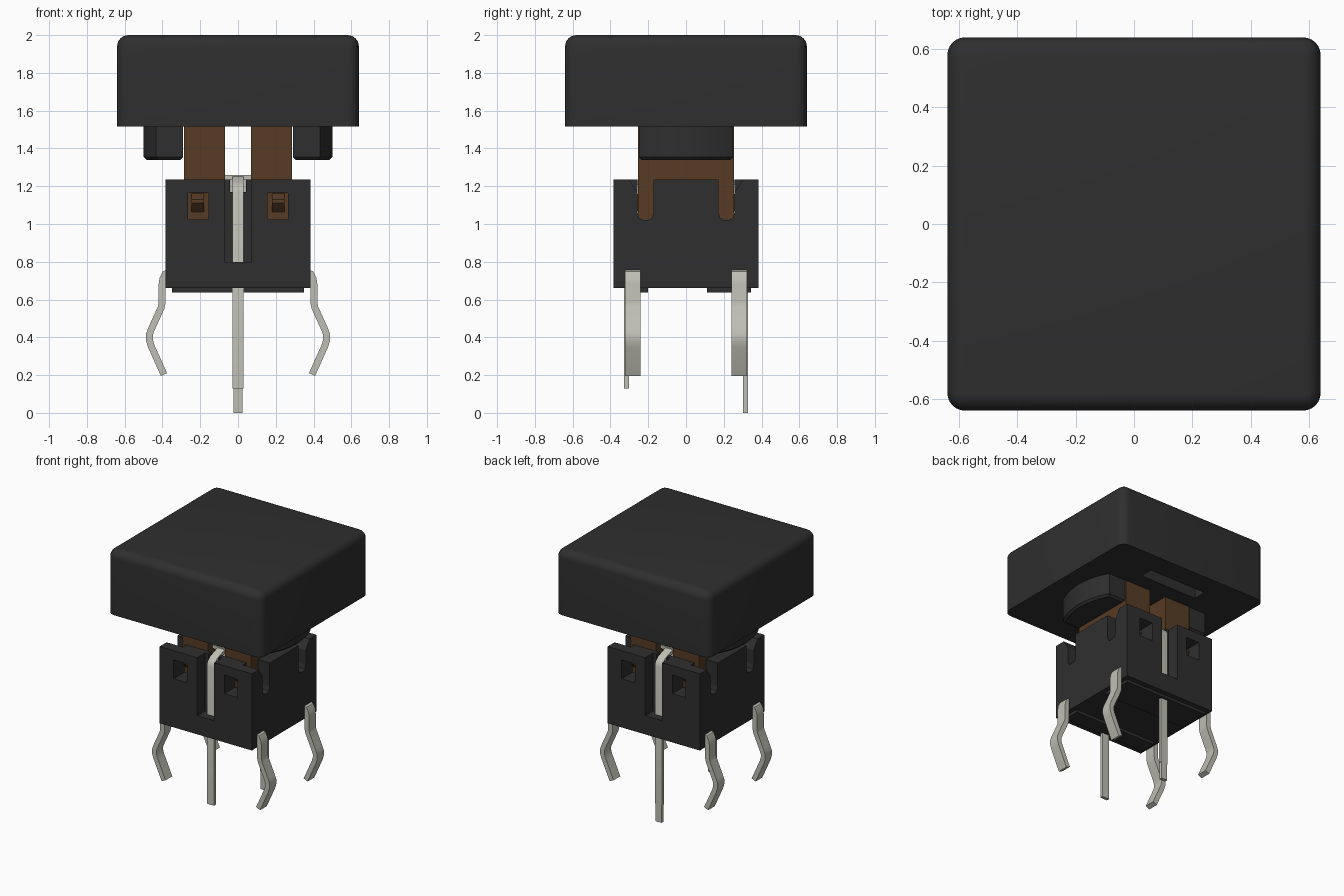
import bpy, bmesh, math
from mathutils import Vector

old = bpy.data.objects.get("Cube")
if old:
    bpy.data.objects.remove(old, do_unlink=True)


def material(name, rgb):
    m = bpy.data.materials.new(name)
    m.use_nodes = True
    m.diffuse_color = (*rgb, 1)
    m.node_tree.nodes["Principled BSDF"].inputs["Base Color"].default_value = (*rgb, 1)
    return m


BLACK = material("black_plastic", (0.028, 0.028, 0.028))
BROWN = material("brown_plastic", (0.095, 0.045, 0.018))
METAL = material("pale_metal", (0.52, 0.52, 0.46))


def finish(name, bm, mat, smooth=False):
    bmesh.ops.recalc_face_normals(bm, faces=bm.faces)
    mesh = bpy.data.meshes.new(name)
    bm.to_mesh(mesh)
    bm.free()
    ob = bpy.data.objects.new(name, mesh)
    bpy.context.collection.objects.link(ob)
    if mat:
        mesh.materials.append(mat)
    if smooth:
        select(ob)
        bpy.ops.object.shade_smooth_by_angle(angle=math.radians(35))
    return ob


def select(ob):
    bpy.ops.object.select_all(action='DESELECT')
    ob.select_set(True)
    bpy.context.view_layer.objects.active = ob


def prism(name, outline, axis, lo, hi, mat=None, smooth=False):
    """Extrude a 2D outline along an axis; the outline uses the other two axes in order."""
    bm = bmesh.new()
    verts = []
    for p in outline:
        co = list(p)
        co.insert(axis, lo)
        verts.append(bm.verts.new(co))
    face = bm.faces.new(verts)
    new = bmesh.ops.extrude_face_region(bm, geom=[face])["geom"]
    shift = Vector((0, 0, 0))
    shift[axis] = hi - lo
    bmesh.ops.translate(bm, vec=shift, verts=[v for v in new if isinstance(v, bmesh.types.BMVert)])
    return finish(name, bm, mat, smooth)


def box(name, x, y, z, mat=None):
    return prism(name, [(x[0], y[0]), (x[1], y[0]), (x[1], y[1]), (x[0], y[1])], 2, *z, mat)


def ribbon(path, thick):
    """Turn a centre line into the closed outline of a bent strip."""
    pts = [Vector(p) for p in path]
    left, right = [], []
    for i, p in enumerate(pts):
        a = (p - pts[i - 1]).normalized() if i else None
        b = (pts[i + 1] - p).normalized() if i < len(pts) - 1 else None
        a, b = a or b, b or a
        t = (a + b).normalized()
        n = Vector((-t.y, t.x)) * thick / 2 / max(t.dot(a), 0.5)
        left.append(p + n)
        right.append(p - n)
    return left + right[::-1]


def span(s, a, b):
    return tuple(sorted((s * a, s * b)))


def cut(ob, cutter):
    mod = ob.modifiers.new("cut", 'BOOLEAN')
    mod.operation = 'DIFFERENCE'
    mod.solver = 'EXACT'
    mod.object = cutter
    select(ob)
    bpy.ops.object.modifier_apply(modifier=mod.name)
    bpy.data.objects.remove(cutter, do_unlink=True)


# Cap with rounded top and corners
W = 0.64
bm = bmesh.new()
bmesh.ops.create_cube(bm, size=1)
for v in bm.verts:
    v.co = (v.co.x * 2 * W, v.co.y * 2 * W, 2.0 if v.co.z > 0 else 1.515)
edges = [e for e in bm.edges if max(v.co.z for v in e.verts) > 1.9]
bmesh.ops.bevel(bm, geom=edges, offset=0.06, segments=6, profile=0.5, affect='EDGES')
cap = finish("cap", bm, BLACK)
for s in (-1, 1):
    cut(cap, box("cutter", (-0.24, 0.24), span(s, 0.37, 0.47), (1.4, 1.62)))
select(cap)
bpy.ops.object.shade_smooth_by_angle(angle=math.radians(35))

# Curved bosses under the cap, with chamfered lower rim
for s, side in ((-1, "right"), (1, "left")):
    arc = [math.radians(-30 + 60 * i / 16) for i in range(17)]
    outline = [(s * 0.29, -0.25)]
    outline += [(s * 0.5 * math.cos(a), 0.5 * math.sin(a)) for a in arc]
    outline += [(s * 0.29, 0.25)]
    boss = prism(side + "_cap_boss", outline, 2, 1.34, 1.517, BLACK)
    bm = bmesh.new()
    bm.from_mesh(boss.data)
    rim = [e for e in bm.edges if all(v.co.z < 1.35 for v in e.verts)]
    bmesh.ops.bevel(bm, geom=rim, offset=0.015, segments=1, affect='EDGES')
    bm.to_mesh(boss.data)
    bm.free()
    select(boss)
    bpy.ops.object.shade_smooth_by_angle(angle=math.radians(30))

# Housing shell with open top
H = 0.383
TOP = 1.235
housing = box("housing", (-H, H), (-H, H), (0.66, TOP), BLACK)
cut(housing, box("cutter", (-0.288, 0.288), (-0.257, 0.257), (0.85, 1.4)))
for s in (-1, 1):
    # contact channel and its lowered inner wall
    cut(housing, box("cutter", (-0.07, 0.07), span(s, 0.29, 0.5), (0.8, 1.4)))
    cut(housing, box("cutter", (-0.042, 0.042), span(s, 0.2, 0.5), (1.17, 1.4)))
    for t in (-1, 1):
        # latch windows
        cut(housing, box("cutter", span(t, 0.155, 0.265), span(s, 0.2, 0.5), (1.025, 1.165)))
        # round-bottomed side notches with flared mouth
        notch = [(0.172, 1.4), (0.172, 1.06), (0.182, 1.03), (0.2, 1.022), (0.225, 1.022),
                 (0.247, 1.03), (0.256, 1.06), (0.256, 1.165), (0.3, TOP), (0.3, 1.4)]
        cut(housing, prism("cutter", [(s * y, z) for y, z in notch], 0, *span(t, 0.25, 0.5)))

# Raised bars under the housing
box("front_foot_bar", (-0.35, 0.35), (-0.32, -0.2), (0.638, 0.665), BLACK)
box("back_foot_bar", (-0.35, 0.35), (0.11, 0.345), (0.638, 0.665), BLACK)

# Plunger columns and their latch hooks
for s, side in ((-1, "right"), (1, "left")):
    box(side + "_plunger_column", span(s, 0.07, 0.285), (-0.253, 0.253), (0.9, 1.517), BROWN)
    for t, end in ((-1, "front"), (1, "back")):
        hook = [(0.25, 1.06), (0.3, 1.11), (0.3, 1.13), (0.25, 1.163)]
        prism(f"{end}_{side}_hook", [(t * y, z) for y, z in hook], 0, *span(s, 0.18, 0.245), BROWN)

# Centre contacts: pin, bent strip and wide bridge
for s, end, bottom in ((-1, "front", 0.13), (1, "back", 0.0)):
    strip = [(0.315, 0.13), (0.315, 1.165), (0.305, 1.19), (0.28, 1.21), (0.18, 1.245)]
    outline = [(s * y, z) for y, z in ribbon(strip, 0.024)]
    prism(end + "_contact", outline, 0, -0.03, 0.03, METAL, True)
    if bottom < 0.1:
        box(end + "_pin_tip", (-0.025, 0.025), span(s, 0.303, 0.327), (bottom, 0.135), METAL)
    box(end + "_contact_tab", (-0.04, 0.04), span(s, 0.15, 0.175), (1.0, 1.25), METAL)
box("contact_bridge", (-0.07, 0.07), (-0.2, 0.2), (1.235, 1.26), METAL)

# Bent spring legs on both sides
path = [(0.37, 0.742), (0.385, 0.735), (0.398, 0.71), (0.402, 0.68), (0.402, 0.58), (0.408, 0.555),
        (0.458, 0.445), (0.469, 0.415), (0.469, 0.385), (0.46, 0.355), (0.392, 0.203)]
for s, side in ((-1, "right"), (1, "left")):
    for t, end in ((-1, "front"), (1, "back")):
        outline = [(s * x, z) for x, z in ribbon(path, 0.036)]
        prism(f"{end}_{side}_leg", outline, 1, *span(t, 0.242, 0.322), METAL, True)
